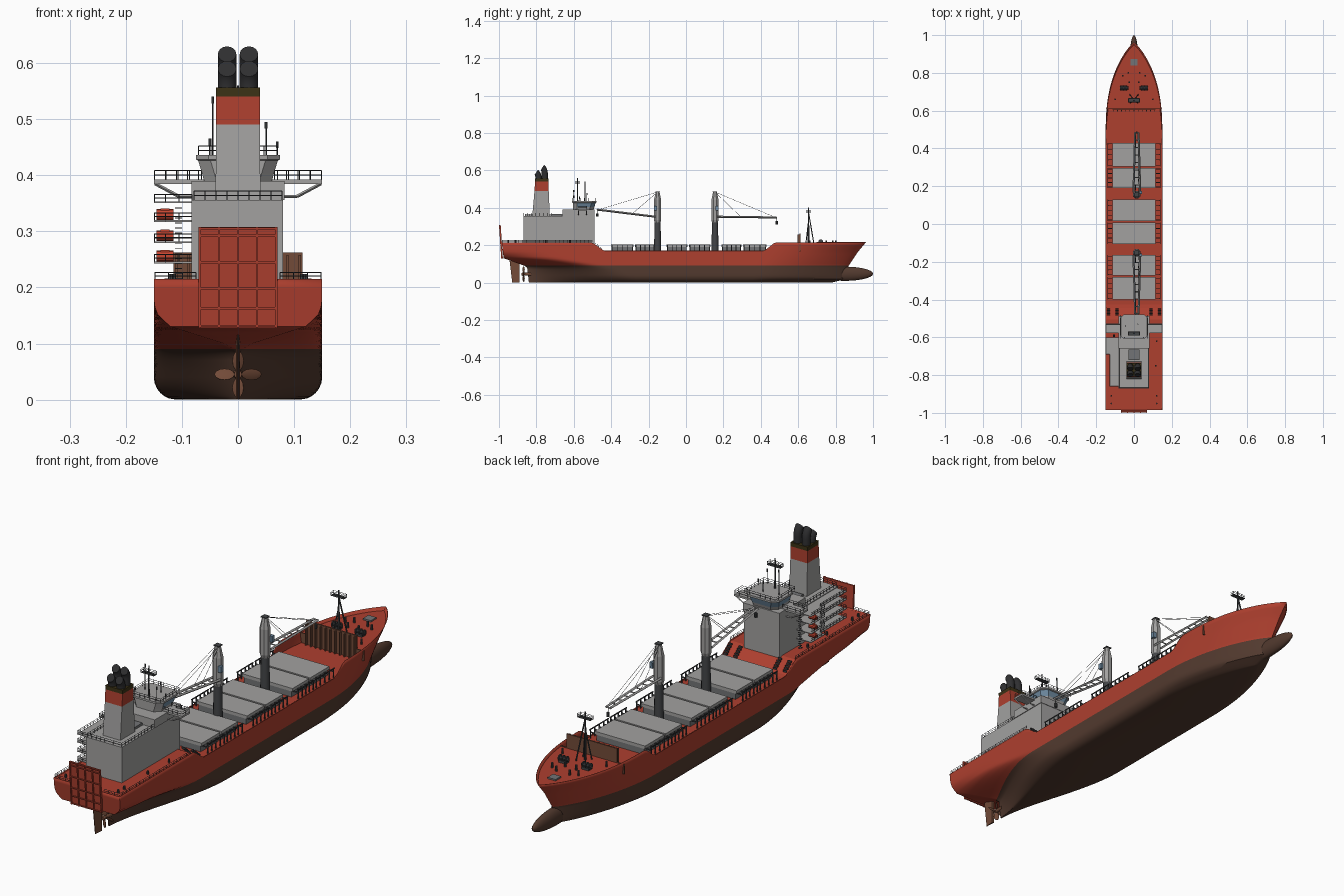
import bpy, bmesh, math
from mathutils import Matrix, Vector

if "Cube" in bpy.data.objects:
    bpy.data.objects.remove(bpy.data.objects["Cube"])


def mat(name, r, g, b):
    m = bpy.data.materials.new(name)
    m.diffuse_color = (r, g, b, 1)
    m.use_nodes = True
    m.node_tree.nodes["Principled BSDF"].inputs["Base Color"].default_value = m.diffuse_color
    return m


RED = mat("hull red", .42, .050, .028)
BROWN = mat("underwater brown", .085, .042, .028)
GREY = mat("light grey", .36, .355, .35)
DARK = mat("dark grey", .055, .058, .062)
BLACK = mat("exhaust black", .028, .028, .03)
OLIVE = mat("dark olive", .045, .032, .008)
BLUE = mat("window blue", .16, .26, .36)
RUST = mat("rust brown", .17, .07, .04)
BOAT = mat("lifeboat red", .58, .06, .03)
STEEL = mat("mid grey", .17, .175, .18)


def finish(name, bm, *mats, angle=None):
    bmesh.ops.recalc_face_normals(bm, faces=bm.faces)
    me = bpy.data.meshes.new(name)
    bm.to_mesh(me)
    bm.free()
    for m in mats:
        me.materials.append(m)
    if angle:
        me.polygons.foreach_set("use_smooth", [True] * len(me.polygons))
        me.set_sharp_from_angle(angle=math.radians(angle))
    ob = bpy.data.objects.new(name, me)
    bpy.context.collection.objects.link(ob)
    return ob


def box(bm, x0, x1, y0, y1, z0, z1):
    c = Matrix.Translation(((x0 + x1) / 2, (y0 + y1) / 2, (z0 + z1) / 2))
    bmesh.ops.create_cube(bm, size=1, matrix=c @ Matrix.Diagonal((x1 - x0, y1 - y0, z1 - z0, 1)))


def rod(bm, a, b, r, n=6, r2=None):
    a, b = Vector(a), Vector(b)
    m = Matrix.Translation((a + b) / 2) @ (b - a).to_track_quat('Z', 'Y').to_matrix().to_4x4()
    bmesh.ops.create_cone(bm, cap_ends=True, segments=n, radius1=r, radius2=r if r2 is None else r2,
                          depth=(b - a).length, matrix=m)


def rail(bm, pts, h=.016, step=.022, r=.0009):
    for a, b in zip(pts, pts[1:]):
        a, b = Vector(a), Vector(b)
        n = max(1, round((b - a).length / step))
        for i in range(n + 1):
            p = a.lerp(b, i / n)
            rod(bm, p, p + Vector((0, 0, h)), r, 4)
        for k in (.5, 1):
            rod(bm, a + Vector((0, 0, h * k)), b + Vector((0, 0, h * k)), r, 4)


def loft(bm, rings):
    vs = [[bm.verts.new(p) for p in ring] for ring in rings]
    n = len(vs[0])
    for a, b in zip(vs, vs[1:]):
        for i in range(n):
            bm.faces.new((a[i], a[(i + 1) % n], b[(i + 1) % n], b[i]))
    bm.faces.new(vs[0])
    bm.faces.new(vs[-1])


def lerp(x, tab):
    for (a, u), (b, v) in zip(tab, tab[1:]):
        if x <= b:
            return u + (v - u) * max(0, (x - a) / (b - a))
    return tab[-1][1]


# Hull: stacked waterlines, each with its own stern, bow and fullness
def half_width(y, z):
    ys, ye = stern(z), bow(z)
    B = .15 - .04 * (1 - math.sqrt(1 - (max(0, .04 - z) / .04) ** 2))
    ws = lerp(z, [(.08, .02), (.095, .06), (.11, .38), (.13, .80), (.15, .95), (.17, 1)])
    u = min(1, max(0, (y - ys) / lerp(z, [(0, .6), (.06, .5), (.13, .3), (.2, .25)])))
    fs = ws + (1 - ws) * (1 - (1 - u ** lerp(z, [(0, 1.5), (.1, 1.1)])) ** 2)
    le = .48
    v = min(1, max(0, (y - ye + le) / le))
    return B * fs * (1 - v ** lerp(z, [(0, 1.7), (.09, 2), (.21, 2.5)])) ** .85


def stern(z):
    return lerp(z, [(0, -.84), (.085, -.85), (.11, -.92), (.13, -.975), (.215, -.985)])


def bow(z):
    return lerp(z, [(0, .78), (.02, .86), (.09, .87), (.165, .92), (.215, .962)])


def top(y):
    return lerp(y, [(-.50, .215), (-.44, .17), (.42, .17), (.475, .215)])


N = 110
levels = [0, .002, .006, .012, .02, .03, .04, .055, .07, .08, .09, .1, .11, .12, .13, .14, .152, .165, .18, .198, .215]
bm = bmesh.new()
rows = []
for z in levels:
    row = []
    for i in range(N + 1):
        y = stern(z) + (bow(z) - stern(z)) * i / N
        zz = z if z <= .165 else .165 + (z - .165) / .05 * (top(y) - .165)
        w = half_width(y, z)
        row.append((bm.verts.new((w, y, zz)), bm.verts.new((-w, y, zz))))
    rows.append(row)
for k in range(len(rows) - 1):
    a, b = rows[k], rows[k + 1]
    for i in range(N):
        for s in (0, 1):
            f = bm.faces.new((a[i][s], a[i + 1][s], b[i + 1][s], b[i][s]))
            f.material_index = int(levels[k] < .089)
    bm.faces.new((a[0][0], a[0][1], b[0][1], b[0][0])).material_index = int(levels[k] < .089)
for i in range(N):
    bm.faces.new((rows[0][i][0], rows[0][i + 1][0], rows[0][i + 1][1], rows[0][i][1])).material_index = 1
bmesh.ops.remove_doubles(bm, verts=bm.verts, dist=1e-5)
hull = finish("hull", bm, RED, BROWN, angle=40)
sol = hull.modifiers.new("plating", 'SOLIDIFY')
sol.thickness = .002

bm = bmesh.new()
bmesh.ops.create_uvsphere(bm, u_segments=24, v_segments=14, radius=1,
                          matrix=Matrix.Translation((0, .85, .047)) @ Matrix.Diagonal((.024, .15, .038, 1)))
finish("bulbous_bow", bm, BROWN, angle=60)

# Decks inside the bulwarks
for name, y0, y1, tab in (("main_deck", -.983, .61, [(-.50, .21), (-.44, .165)]),
                          ("forecastle_deck", .61, .955, [(.6, .203), (1, .203)])):
    bm = bmesh.new()
    prev = None
    for i in range(81):
        y = y0 + (y1 - y0) * i / 80
        z = lerp(y, tab)
        w = max(.0005, half_width(y, z) - .001)
        cur = bm.verts.new((w, y, z)), bm.verts.new((-w, y, z))
        if prev:
            bm.faces.new((prev[0], cur[0], cur[1], prev[1]))
        prev = cur
    finish(name, bm, RED)

# Breakwater wall with ribs
bm = bmesh.new()
box(bm, -.147, .147, .608, .612, .165, .206)
box(bm, -.115, .115, .606, .612, .165, .262)
for i in range(11):
    x = -.11 + i * .022
    box(bm, x - .002, x + .002, .596, .606, .165, .258)
finish("breakwater", bm, RUST)

# Rudder and propeller
bm = bmesh.new()
loft(bm, [[(-.004, -.89, z), (.004, -.89, z), (.001, -.935 - d, z), (-.001, -.935 - d, z)]
          for z, d in ((.001, -.006), (.115, .008))])
finish("rudder", bm, RUST)
bm = bmesh.new()
rod(bm, (0, -.88, .045), (0, -.83, .045), .007, 12, .009)
for k in range(4):
    r = Matrix.Translation((0, -.868, .045)) @ Matrix.Rotation(k * math.pi / 2, 4, 'Y') @ Matrix.Rotation(.5, 4, 'Z')
    bmesh.ops.create_uvsphere(bm, u_segments=10, v_segments=6, radius=1,
                              matrix=r @ Matrix.Translation((0, 0, .024)) @ Matrix.Diagonal((.012, .002, .018, 1)))
finish("propeller", bm, RUST, angle=40)

# Stern ramp, leaning aft, with stiffeners
bm = bmesh.new()
box(bm, -.07, .07, -.002, .002, .128, .308)
for x in (-.068, -.034, 0, .034, .068):
    box(bm, x - .002, x + .002, -.007, 0, .128, .308)
for z in (.131, .163, .198, .245, .292, .305):
    box(bm, -.07, .07, -.006, 0, z - .002, z + .002)
for v in bm.verts:
    v.co.y += -.981 - (v.co.z - .128) * .066
finish("stern_ramp", bm, RED)

# Hatch covers, coamings and deck edge stanchions
cov, coam, post = bmesh.new(), bmesh.new(), bmesh.new()
for y0, y1 in ((.305, .43), (.19, .297), (.015, .13), (-.105, .007), (-.273, -.165), (-.40, -.281)):
    box(cov, -.115, .115, y0, y1, .19, .203)
    box(coam, -.108, .108, y0 + .003, y1 - .003, .165, .19)
    for s in (-1, 1):
        for i in range(5):
            y = y0 + .006 + (y1 - y0 - .012) * i / 4
            box(post, s * .128 - .012, s * .128 + .012, y - .0015, y + .0015, .188, .193)
            box(post, s * .138 - .002, s * .138 + .002, y - .002, y + .002, .165, .203)
        box(post, s * .138 - .0015, s * .138 + .0015, y0, y1, .2, .204)
finish("hatch_covers", cov, GREY)
finish("hatch_coamings", coam, STEEL)
finish("deck_edge_stanchions", post, DARK)

# Two deck cranes
for n, y0, d, tip in ((1, -.152, -1, (-.475, .39)), (2, .155, 1, (.485, .348))):
    X = .015
    bm = bmesh.new()
    rod(bm, (X, y0, .165), (X, y0, .33), .019, 12, .016)
    finish(f"crane_pedestal_{n}", bm, DARK, angle=40)
    bm = bmesh.new()
    loft(bm, [[(X + r * math.cos(a * math.pi / 4 + .39), y0 + r * math.sin(a * math.pi / 4 + .39), z) for a in range(8)]
              for z, r in ((.315, .015), (.335, .021), (.44, .021), (.485, .011))])
    finish(f"crane_housing_{n}", bm, GREY)
    bm = bmesh.new()
    box(bm, X + .014, X + .028, y0 + d * .012 - .008, y0 + d * .012 + .008, .385, .41)
    finish(f"crane_cab_{n}", bm, BLUE)
    bm = bmesh.new()
    ends = {}
    for s in (-1, 1):
        ends[s] = Vector((X + s * .018, y0 + d * .012, .352)), Vector((X + s * .009, *tip))
        rod(bm, *ends[s], .0055, 4)
    for i in range(1, 9):
        rod(bm, ends[-1][0].lerp(ends[-1][1], i / 8), ends[1][0].lerp(ends[1][1], i / 8), .003, 4)
    finish(f"crane_jib_{n}", bm, GREY)
    bm = bmesh.new()
    for s in (-1, 1):
        for k in (.4, .98):
            rod(bm, (X + s * .006, y0, .484), ends[s][0].lerp(ends[s][1], k), .0008, 4)
    rod(bm, (X, tip[0], tip[1]), (X, tip[0], tip[1] - .03), .001, 4)
    rod(bm, (X, tip[0], tip[1] - .02), (X, tip[0], tip[1] - .037), .006, 8)
    box(bm, X - .012, X + .012, y0 - .012, y0 + .012, .484, .488)
    finish(f"crane_rigging_{n}", bm, DARK)

# Superstructure block, terraces and bridge wings
bm = bmesh.new()
box(bm, -.083, .08, -.87, -.49, .205, .356)
box(bm, -.083, .083, -.66, -.488, .356, .39)
for z in (.245, .281, .319, .352):
    box(bm, -.13, -.08, -.86, -.69, z - .002, z + .001)
    box(bm, -.15, -.08, -.69, -.60, z - .002, z + .001)
box(bm, -.15, .15, -.578, -.528, .384, .392)
for s in (-1, 1):
    for y in (-.574, -.532):
        rod(bm, (s * .148, y, .385), (s * .105, y, .362), .003, 4)
        rod(bm, (s * .105, y, .362), (s * .08, y, .362), .003, 4)
finish("superstructure", bm, GREY)

# Wheelhouse with flared window band
bm = bmesh.new()
shape = lambda w, y0, y1, c, z: [(w - c, y0, z), (w, y0 + c, z), (w, y1 - c, z), (w - c, y1, z),
                                 (c - w, y1, z), (-w, y1 - c, z), (-w, y0 + c, z), (c - w, y0, z)]
loft(bm, [shape(.06, -.605, -.495, .022, .388), shape(.064, -.605, -.49, .022, .403),
          shape(.071, -.605, -.483, .022, .426), shape(.075, -.61, -.478, .022, .428), shape(.075, -.61, -.478, .022, .436)])
bm.normal_update()
for f in bm.faces:
    c = f.calc_center_median()
    f.material_index = int(.404 < c.z < .425 and c.y > -.59)
finish("wheelhouse", bm, GREY, BLUE)

# Railings
bm = bmesh.new()
rail(bm, [(-.07, -.606, .436), (-.07, -.482, .436), (.07, -.482, .436), (.07, -.606, .436), (-.07, -.606, .436)])
for s in (-1, 1):
    rail(bm, [(s * .065, -.577, .392), (s * .149, -.577, .392), (s * .149, -.53, .392), (s * .07, -.53, .392)])
    rail(bm, [(s * .075, -.982, .214), (s * .148, -.982, .214), (s * .148, -.5, .214)], .013)
    rail(bm, [(s * .078, -.655, .356), (s * .078, -.867, .356), (0, -.867, .356)])
for z in (.246, .282, .32, .353):
    rail(bm, [(-.082, -.859, z), (-.129, -.859, z), (-.129, -.69, z), (-.149, -.69, z), (-.149, -.60, z)], .013)
finish("railings", bm, DARK)

# Lifeboats stacked on the port terraces
bm = bmesh.new()
for z in (.256, .292, .33):
    rod(bm, (-.145, -.64, z), (-.115, -.64, z), .0095, 10)
    box(bm, -.138, -.122, -.646, -.634, z, z + .011)
finish("lifeboats", bm, BOAT)

# Side stairs
bm = bmesh.new()
for i in range(16):
    box(bm, -.112, -.1, -.598 + .003 * (i % 4), -.585, .215 + i * .009, .2165 + i * .009)
for s in (-1, 1):
    for k in (.09, .135):
        for i in range(5):
            box(bm, s * k - .008, s * k + .008, -.485 + i * .008, -.48 + i * .008, .205 - i * .007, .212 - i * .007)
finish("stairs", bm, DARK)

# Funnel with coloured bands, and four bent exhaust pipes
bm = bmesh.new()
loft(bm, [[(w, b, z), (w, a, z), (-w, a, z), (-w, b, z)] for z, w, a, b in
          ((.355, .04, -.822, -.728), (.49, .039, -.81, -.734), (.54, .039, -.807, -.735), (.556, .0395, -.807, -.735))])
for f in bm.faces:
    z = f.calc_center_median().z
    f.material_index = 0 if z < .48 else 1 if z < .53 else 2
finish("funnel", bm, GREY, RED, OLIVE)
bm = bmesh.new()
for x in (-.0195, .0195):
    for y, h in ((-.755, .582), (-.788, .556)):
        rings = []
        for base, t in [(.55, 0)] + [(h, k * .25) for k in range(5)]:
            c = Vector((x, y - .027 * (1 - math.cos(t)), base + .04 * math.sin(t)))
            rings.append([c + Vector((.0165 * math.cos(a), .0165 * math.sin(a) * math.cos(t),
                                      .0165 * math.sin(a) * math.sin(t)))
                          for a in (j * math.pi / 8 for j in range(16))])
        loft(bm, rings)
finish("exhaust_pipes", bm, BLACK, angle=40)

# Masts and aerials
bm = bmesh.new()
rod(bm, (0, -.58, .436), (0, -.58, .56), .004, 8, .002)
for a, b in (((-.05, -.6), .465), ((.05, -.6), .495), ((.07, -.57), .46), ((.02, -.53), .48), ((-.045, -.54), .54)):
    rod(bm, (*a, .436), (*a, b), .0015, 6)
    rod(bm, (*a, b - .012), (*a, b), .003, 6)
rod(bm, (0, .655, .2), (0, .655, .40), .005, 8, .003)
for s in (-1, 1):
    rod(bm, (s * .022, .685, .2), (0, .656, .37), .003, 6)
    rod(bm, (s * .02, .64, .2), (0, .655, .33), .0025, 6)
for y, z in ((-.58, .53), (.655, .375)):
    box(bm, -.03, .03, y - .01, y + .01, z - .002, z)
    rail(bm, [(-.03, y - .01, z), (.03, y - .01, z), (.03, y + .01, z), (-.03, y + .01, z), (-.03, y - .01, z)], .012)
finish("masts", bm, DARK)

# Forecastle winches, bollards and hatch, stern bollards
bm = bmesh.new()
for s in (-1, 1):
    rod(bm, (s * .03, .72, .218), (s * .075, .72, .218), .007, 10)
    for x in (.038, .054, .07):
        rod(bm, (s * x - .002, .72, .218), (s * x + .002, .72, .218), .013, 10)
    box(bm, s * .052 - .016, s * .052 + .016, .708, .732, .203, .212)
    for x, y in ((.03, .8), (.06, .785), (.1, .66), (.025, .75), (.12, -.95), (.12, -.91), (.115, -.75), (.12, -.62)):
        rod(bm, (s * x, y, .2), (s * x, y, .224), .0045, 8)
finish("mooring_gear", bm, DARK)
bm = bmesh.new()
box(bm, -.018, .018, .838, .874, .203, .209)
box(bm, -.03, .03, -.72, -.665, .356, .366)
finish("deck_lockers", bm, STEEL)
